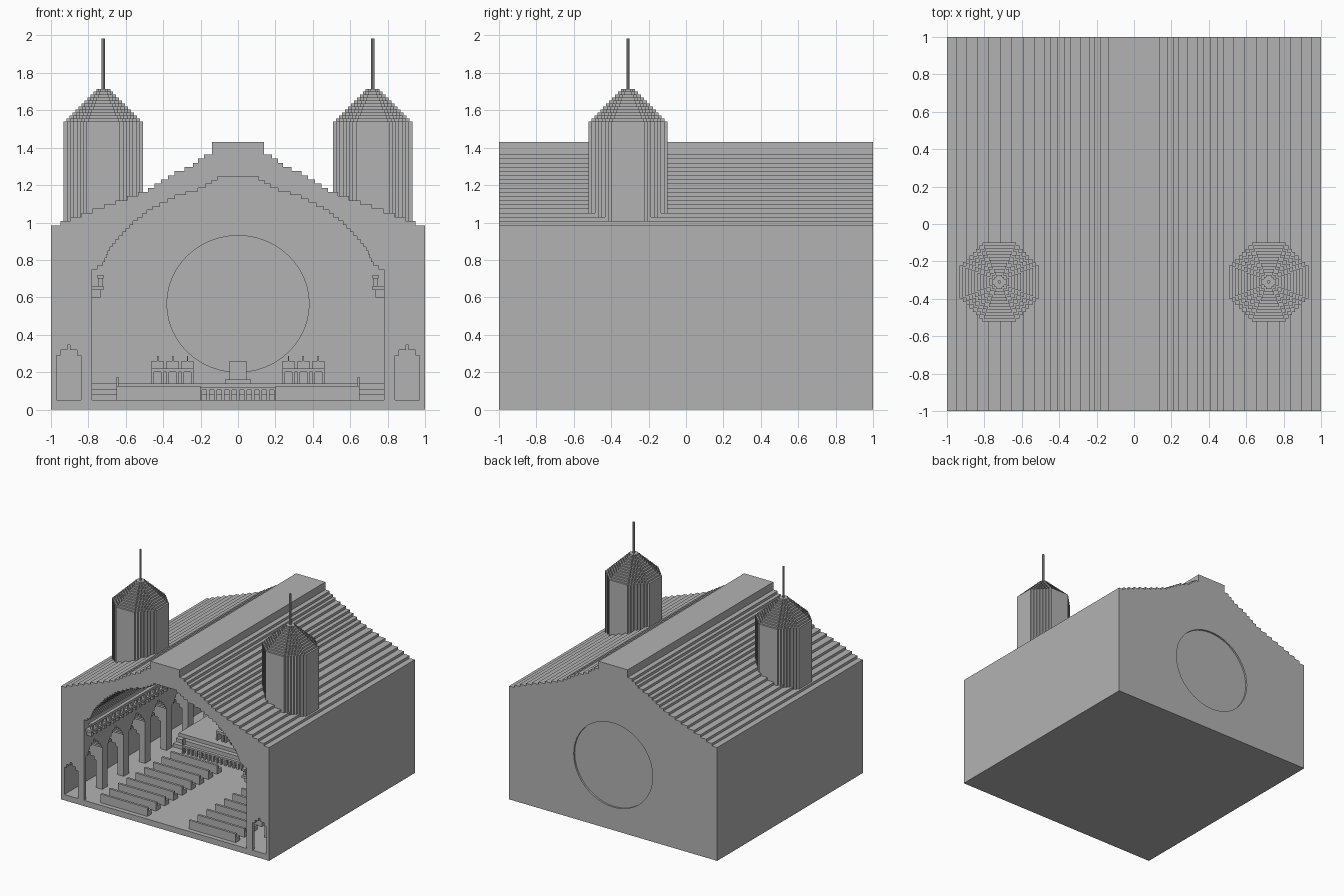
import bpy, bmesh, math

if "Cube" in bpy.data.objects:
    bpy.data.objects.remove(bpy.data.objects["Cube"])

stone = bpy.data.materials.new("grey_stone")
stone.use_nodes = True
GREY = (0.45, 0.45, 0.45, 1)
stone.diffuse_color = GREY
stone.node_tree.nodes["Principled BSDF"].inputs["Base Color"].default_value = GREY

AXES = {"x": lambda a, b, d: (d, a, b),
        "y": lambda a, b, d: (a, d, b),
        "z": lambda a, b, d: (a, b, d)}


def finish(name, bm):
    bmesh.ops.recalc_face_normals(bm, faces=bm.faces)
    mesh = bpy.data.meshes.new(name)
    bm.to_mesh(mesh)
    bm.free()
    mesh.materials.append(stone)
    obj = bpy.data.objects.new(name, mesh)
    bpy.context.collection.objects.link(obj)
    return obj


def add_prism(bm, outline, axis, start, end):
    place = AXES[axis]
    near = [bm.verts.new(place(a, b, start)) for a, b in outline]
    far = [bm.verts.new(place(a, b, end)) for a, b in outline]
    bm.faces.new(near)
    bm.faces.new(far)
    for i in range(len(near)):
        j = (i + 1) % len(near)
        bm.faces.new((near[i], near[j], far[j], far[i]))


def prism(name, outline, axis, start, end):
    bm = bmesh.new()
    add_prism(bm, outline, axis, start, end)
    return finish(name, bm)


def add_box(bm, x, y, z):
    add_prism(bm, [(x[0], y[0]), (x[1], y[0]), (x[1], y[1]), (x[0], y[1])], "z", *z)


def both(x):
    """A span in x and its mirror image."""
    return [x, (-x[1], -x[0])]


def carve(obj, cutters):
    for cutter in cutters:
        mod = obj.modifiers.new("carve", "BOOLEAN")
        mod.object = cutter
        mod.operation = "DIFFERENCE"
        mod.solver = "EXACT"
        bpy.context.view_layer.objects.active = obj
        bpy.ops.object.modifier_apply(modifier=mod.name)


def stepped(points, rise):
    """Turn a half profile, listed from bottom to top, into stairs."""
    low, high = points[0][1], points[-1][1]
    count = round((high - low) / rise)
    stairs = [points[0]]
    for i in range(1, count + 1):
        z = low + (high - low) * i / count
        for (xa, za), (xb, zb) in zip(points, points[1:]):
            if z <= zb + 1e-6:
                x = xa + (xb - xa) * (z - za) / (zb - za)
                break
        stairs += [(x, stairs[-1][1]), (x, z)]
    return stairs


def symmetric(half):
    return half + [(-x, z) for x, z in reversed(half)]


def pointed(centre, half, floor, spring, apex):
    """Pointed arch outline with a stepped head."""
    head = stepped([(half, spring), (half * 0.55, (spring + apex) / 2 + 0.01), (half * 0.12, apex)], 0.022)
    return [(centre + x, z) for x, z in symmetric([(half, floor)] + head)]


def octagon(cx, cy, r, steps):
    """Octagon whose diagonal sides are stairs."""
    flat = r * 0.42
    d = (r - flat) / steps
    quarter = [(r, flat)]
    for i in range(steps):
        quarter += [(r - (i + 1) * d, flat + i * d), (r - (i + 1) * d, flat + (i + 1) * d)]
    ring = []
    for turn in range(4):
        ring += quarter
        quarter = [(-b, a) for a, b in quarter]
    return [(cx + a, cy + b) for a, b in ring]


FLOOR = 0.05

# Outer mass with stepped roof
roof = stepped([(1, 0.985), (0.92, 1.02), (0.79, 1.07), (0.65, 1.12), (0.49, 1.18), (0.41, 1.23),
                (0.33, 1.28), (0.25, 1.31), (0.19, 1.36), (0.14, 1.38), (0.14, 1.43)], 0.0225)
hall = prism("hall", symmetric([(1, 0)] + roof), "y", -1, 1)

# Cutters: vaulted nave, side aisles, arcade bays, rose window
vault = stepped([(0.78, 0.75), (0.72, 0.79), (0.68, 0.88), (0.57, 1.0), (0.47, 1.08),
                 (0.33, 1.15), (0.2, 1.19), (0.11, 1.245)], 0.02)
nave = prism("nave_cutter", symmetric([(0.78, FLOOR)] + vault), "y", -1.1, 0.95)
cutters = [nave]
for side in (-1, 1):
    cutters.append(prism("aisle_cutter", pointed(side * 0.905, 0.065, FLOOR, 0.29, 0.345), "y", -1.1, 0.9))
    for i in range(6):
        y = -0.86 + 0.295 * i
        cutters.append(prism("bay_cutter", pointed(y, 0.11, FLOOR, 0.42, 0.53), "x", side * 0.7, side * 0.96))
circle = [(0.38 * math.cos(a), 0.565 + 0.365 * math.sin(a))
          for a in (math.tau * i / 48 for i in range(48))]
cutters.append(prism("rose_cutter_inner", circle, "y", 0.9, 0.965))
cutters.append(prism("rose_cutter_outer", circle, "y", 0.985, 1.1))
carve(hall, cutters)

# Twin towers: stepped shaft, layered roof, spire
for side, label in ((-1, "right"), (1, "left")):
    cx, cy = side * 0.72, -0.31
    shaft = prism(label + "_tower_shaft", octagon(cx, cy, 0.212, 7), "z", 0.95, 1.54)
    carve(shaft, [nave])
    bm = bmesh.new()
    layers = 12
    for i in range(layers):
        r = 0.212 - 0.175 * i / (layers - 1)
        base = 1.54 + 0.175 * (i - 1) / (layers - 1)
        add_prism(bm, octagon(cx, cy, r, max(2, round(r * 33))), "z", max(base, 1.525), base + 0.016)
    finish(label + "_tower_roof", bm)
    spire = [(cx + 0.009 * math.cos(k * math.pi / 4), cy + 0.009 * math.sin(k * math.pi / 4)) for k in range(8)]
    prism(label + "_tower_spire", spire, "z", 1.7, 1.985)

for cutter in cutters:
    bpy.data.objects.remove(cutter)

# Pews: two blocks facing the altar
bm = bmesh.new()
for row in range(9):
    y = -0.96 + 0.12 * row
    for span in both((0.2, 0.65)):
        add_box(bm, span, (y, y + 0.02), (FLOOR, 0.125))
        add_box(bm, span, (y + 0.02, y + 0.06), (FLOOR, 0.09))
finish("pews", bm)

# Gallery ledge on both walls, with brackets and a balustrade
bm = bmesh.new()
for span in both((0.72, 0.79)):
    add_box(bm, span, (-0.98, 0.95), (0.64, 0.66))
for i in range(32):
    y = -0.96 + 0.06 * i
    for span in both((0.735, 0.79)):
        add_box(bm, span, (y, y + 0.025), (0.6, 0.64))
    for span in both((0.725, 0.745)):
        add_box(bm, span, (y, y + 0.02), (0.66, 0.7))
for span in both((0.72, 0.75)):
    add_box(bm, span, (-0.98, 0.95), (0.7, 0.72))
finish("gallery", bm)

# Chancel steps
bm = bmesh.new()
for i in range(3):
    add_box(bm, (-0.78, 0.78), (0.22 + 0.04 * i, 0.95), (FLOOR, 0.08 + 0.03 * i))
finish("chancel_steps", bm)

# Communion rail
bm = bmesh.new()
add_box(bm, (-0.65, 0.65), (0.16, 0.19), (0.105, 0.12))
for i in range(33):
    x = -0.64 + 0.04 * i
    add_box(bm, (x - 0.008, x + 0.008), (0.165, 0.185), (FLOOR, 0.105))
for span in both((0.64, 0.65)):
    add_box(bm, span, (0.16, 0.19), (FLOOR, 0.175))
finish("communion_rail", bm)

# Choir stalls: three arched bays on each side
bm = bmesh.new()
for cx in (-0.35, 0.35):
    for i in (-1, 0, 1):
        x = cx + 0.08 * i
        add_prism(bm, pointed(x, 0.033, 0.2, 0.26, 0.285), "y", 0.4, 0.42)
        for post in (-0.026, 0.026):
            add_box(bm, (x + post - 0.007, x + post + 0.007), (0.36, 0.42), (0.14, 0.2))
    add_box(bm, (cx - 0.113, cx + 0.113), (0.36, 0.42), (0.2, 0.22))
finish("choir_stalls", bm)

# Altar on its dais
bm = bmesh.new()
add_box(bm, (-0.07, 0.07), (0.5, 0.72), (0.14, 0.16))
add_box(bm, (-0.045, 0.045), (0.55, 0.67), (0.16, 0.26))
finish("altar", bm)
